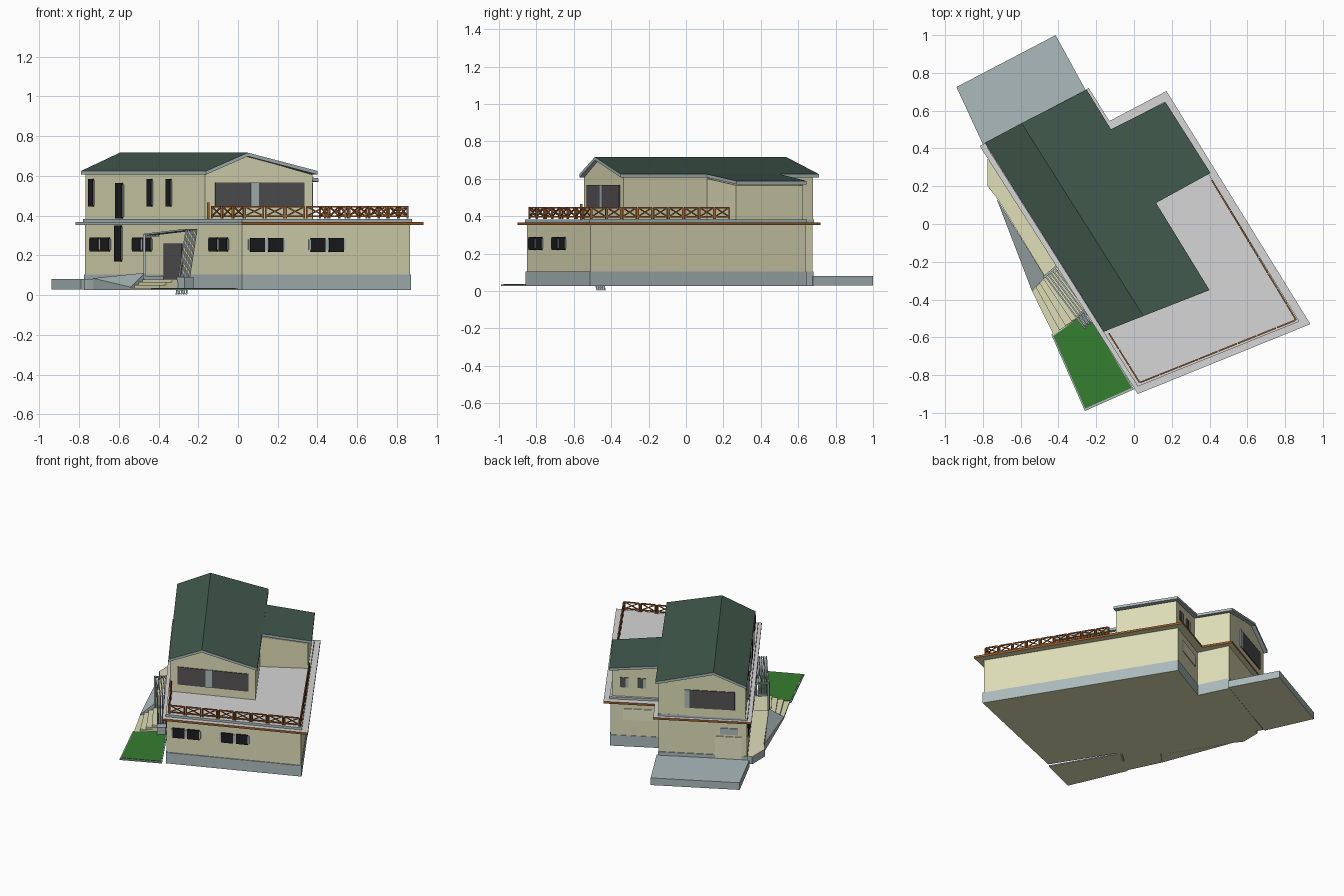
import bpy, bmesh
from mathutils import Vector as V

cube = bpy.data.objects.get("Cube")
if cube:
    bpy.data.objects.remove(cube)


def material(name, r, g, b):
    m = bpy.data.materials.new(name)
    m.use_nodes = True
    m.diffuse_color = (r, g, b, 1)
    m.node_tree.nodes["Principled BSDF"].inputs["Base Color"].default_value = (r, g, b, 1)
    return m


WALL = material("cream wall", .73, .72, .47)
STONE = material("blue grey concrete", .41, .49, .50)
DECK = material("pale grey deck", .67, .67, .67)
ROOF = material("dark green roof", .053, .10, .074)
LAWN = material("lawn green", .036, .21, .028)
WOOD = material("brown wood", .33, .11, .025)
GLASS = material("dark grey glass", .09, .085, .085)
BLACK = material("black pane", .012, .012, .014)
DOOR = material("pale cream door", .80, .79, .56)


def solid(name, loops, side, top=None, bottom=None, special=None):
    """Join pairs of matching loops into closed solids; special maps a side index to a material."""
    mats = [side, top or side, bottom or side] + list((special or {}).values())
    keys = list((special or {}).keys())
    bm = bmesh.new()
    for low, high in loops:
        a = [bm.verts.new(p) for p in low]
        b = [bm.verts.new(p) for p in high]
        bm.faces.new(a[::-1]).material_index = 2
        bm.faces.new(b).material_index = 1
        for i in range(len(a)):
            j = (i + 1) % len(a)
            f = bm.faces.new((a[i], a[j], b[j], b[i]))
            f.material_index = 3 + keys.index(i) if i in keys else 0
    bmesh.ops.recalc_face_normals(bm, faces=bm.faces)
    me = bpy.data.meshes.new(name)
    bm.to_mesh(me)
    bm.free()
    for m in mats:
        me.materials.append(m)
    ob = bpy.data.objects.new(name, me)
    bpy.context.collection.objects.link(ob)
    return ob


def at(pts, z):
    return [(p[0], p[1], z) for p in pts]


def prism(name, pts, z0, z1, side, **kw):
    return solid(name, [(at(pts, z0), at(pts, z1))], side, **kw)


def sheet(name, pts, thick, side, top):
    """Sloped slab hanging below the given points."""
    return solid(name, [([V(p) - V((0, 0, thick)) for p in pts], pts)], side, top)


def beam(a, b, w):
    a, b = V(a), V(b)
    d = (b - a).normalized()
    u = d.cross(V((0, 0, 1)) if abs(d.z) < .9 else V((1, 0, 0))).normalized() * w / 2
    v = d.cross(u.normalized()) * w / 2
    ring = (u + v, v - u, -u - v, u - v)
    return [a + r for r in ring], [b + r for r in ring]


def plate(name, wall, t0, t1, z0, z1, mat, out=.006):
    """Flat panel on a wall, between fractions t0 and t1 of its length."""
    p, q = V(wall[0]), V(wall[1])
    d = q - p
    n = V((d.y, -d.x)).normalized()
    a, b = p + d * t0, p + d * t1
    foot = [a - n * .004, b - n * .004, b + n * out, a + n * out]
    return prism(name, foot, z0, z1, mat)


def lerp(a, b, t):
    return V(a).lerp(V(b), t)


# Ground floor and plinth
left, front, right = (-.77, .40), (.02, -.85), (.865, -.51)
rear, notch, back = (.16, .64), (-.15, .474), (-.25, .675)
ground = [left, front, right, rear, notch, back]
prism("ground_floor_walls", ground, .1, .36, WALL)
prism("plinth", [V(p) * 1.008 for p in ground], .026, .105, STONE, bottom=WALL)

# Terrace slab with wooden fascia, and the raised deck on it
rim = [(-.817, .413), (.02, -.90), (.934, -.53), (.172, .704), (-.13, .545), (-.24, .72)]
prism("terrace_slab", rim, .352, .367, WOOD, top=DECK, bottom=WALL, special={0: STONE})
prism("raised_deck", [V(p) * 1.012 for p in ground], .367, .383, STONE, top=DECK)

# Upper floor
A, B, C, D = (-.768, .415), (-.165, -.545), (.375, -.335), (-.255, .68)


def gable(p, q, t, base, eave, ridge):
    m = lerp(p, q, t)
    return [(*p, base), (*q, base), (*q, eave), (*m, ridge), (*p, eave)]


solid("upper_walls", [(gable(B, C, .375, .38, .606, .702), gable(A, D, .36, .38, .606, .702))], WALL)
wing = [(.05, .10), (.11, .115), (.378, .267), (.158, .625), (-.12, .478), (-.2, .4)]
tops = [.6, .6, .565, .565, .6, .6]
solid("wing_walls", [(at(wing, .38), [(*p, z) for p, z in zip(wing, tops)])], WALL)

# Roofs: two unequal slopes and the lower wing
r0, r1 = (-.595, .534, .717), (.05, -.487, .717)
sheet("roof_right_slope", [r0, r1, (.40, -.35, .625), (-.25, .71, .625)], .018, STONE, ROOF)
sheet("roof_left_slope", [(-.79, .43, .625), (-.16, -.57, .625), r1, r0], .018, STONE, ROOF)
sheet("wing_roof", [(.114, .11, .625), (.405, .27, .588), (.167, .645, .588), (-.125, .50, .625)],
      .018, STONE, ROOF)

# Rear terrace
prism("rear_terrace", [(-.94, .725), (-.79, .40), (-.24, .68), (-.415, 1.0)], .028, .08, STONE, bottom=WALL)

# Railing panels with crossed braces
segs = []


def rail(p, q, count):
    for i in range(count):
        a, b = lerp(p, q, (i + .06) / count), lerp(p, q, (i + .94) / count)
        a0, a1, b0, b1 = (*a, .385), (*a, .445), (*b, .385), (*b, .445)
        lo = ((*a, .398), (*b, .398))
        segs.extend(beam(s, e, .008) for s, e in ((a0, a1), (b0, b1), (a1, b1), lo))
        segs.extend(beam(s, e, .006) for s, e in ((lo[0], b1), (lo[1], a1)))


rail((-.135, -.575), (.03, -.84), 3)
rail((.03, -.84), (.858, -.508), 8)
rail((.858, -.508), (.41, .235), 9)
segs.append(beam((-.15, -.56, .38), (-.15, -.56, .465), .012))
solid("terrace_railing", segs, WOOD)


# Windows: frame with raised dark panes
def window(name, wall, t0, t1, z0, z1, panes=2):
    plate(name + "_frame", wall, t0, t1, z0 + .008, z1 - .008, STONE)
    step = (t1 - t0) / panes
    for i in range(panes):
        s = t0 + step * i
        plate(f"{name}_pane_{i}", wall, s + step * .1, s + step * .9, z0, z1, BLACK, .009)


side, face = (left, front), (front, right)
upper_side, upper_face = (A, B), (B, C)
for i, (x0, x1) in enumerate(((-.745, -.64), (-.53, -.43), (-.145, -.045))):
    window(f"side_window_{i}", side, (x0 + .77) / .79, (x1 + .77) / .79, .22, .29)
for i, (x0, x1) in enumerate(((.05, .235), (.355, .54))):
    window(f"front_window_{i}", face, (x0 - .02) / .845, (x1 - .02) / .845, .218, .288)
for i, x in enumerate((-.75, -.455, -.36)):
    window(f"upper_slit_{i}", upper_side, (x + .768) / .603, (x + .795) / .603, .445, .585, 1)
window("stair_window_lower", side, .19, .24, .17, .35, 1)
window("stair_window_upper", upper_side, .255, .32, .385, .565, 1)
plate("balcony_glass", upper_face, .09, .92, .44, .567, GLASS)
plate("balcony_door", upper_face, .42, .495, .44, .567, STONE, .009)
rear_upper, rear_lower = (D, A), (back, left)
plate("rear_gable_glass", rear_upper, .36, .88, .44, .57, GLASS)
plate("rear_gable_panel", rear_upper, .30, .36, .44, .57, STONE)
plate("rear_door", rear_lower, .64, .94, .08, .24, DOOR)
plate("rear_small_window", rear_lower, .70, .90, .255, .30, STONE)
wing_rear = (wing[3], wing[4])
for i, t in enumerate((.17, .54)):
    plate(f"wing_window_{i}", wing_rear, t, t + .18, .45, .52, GLASS)
    plate(f"wing_window_shutter_{i}", wing_rear, t + .12, t + .18, .45, .52, STONE, .008)
plate("wing_lower_panel", (rear, notch), .24, .87, .22, .30, DOOR)
plate("entrance_door", side, .505, .62, .08, .26, GLASS)

# Lawn with kerb
lawn = [(-.437, -.587), (-.26, -.99), (.0, -.875), (-.25, -.45)]
prism("lawn_kerb", lawn, .026, .034, STONE, bottom=WALL)
mid = V((-.23, -.72))
prism("lawn", [mid + (V(p) - mid) * .95 for p in lawn], .03, .037, LAWN)

# Entrance ramp, sloping bank, landing and steps
ramp = [(-.775, .345), (-.775, .2), (-.72, .13), (-.47, -.28), (-.37, -.23), (-.74, .36)]
heights = [.08, .08, .082, .095, .095, .08]
solid("entrance_ramp", [(at(ramp, .026), [(*p, z) for p, z in zip(ramp, heights)])], STONE, WALL, WALL)
bank = [(-.73, .14), (-.54, -.355), (-.47, -.28)]
solid("ramp_bank", [(at(bank, .026), [(*p, z) for p, z in zip(bank, (.085, .04, .112))])],
      STONE, bottom=WALL)
outer, inner = ((-.54, -.355), (-.426, -.587)), ((-.46, -.27), (-.30, -.49))
for i in range(4):
    a, b = (lerp(outer[k], inner[k], i * .25) for k in (0, 1))
    prism(f"step_{i}", [a, b, (-.22, -.45), (-.38, -.21)], .026, .037 + i * .014, WALL)
prism("pergola_pedestal", [(-.31, -.49), (-.27, -.545), (-.225, -.51), (-.265, -.45)], .026, .09, STONE)

# Slatted pergola with slanting legs
slats = []
for i in range(5):
    off = V((.05, .042, 0)) * (i / 4)
    start, bend = V((-.47, -.275, .305)) + off, V((-.26, -.553, .33)) + off
    slats += [beam(start, bend, .008), beam(bend, V((-.31, -.475, .004)) + off, .008)]
slats.append(beam((-.472, -.278, .03), (-.472, -.278, .308), .012))
slats.append(beam((-.47, -.275, .30), (-.40, -.215, .30), .01))
solid("slatted_pergola", slats, STONE)
